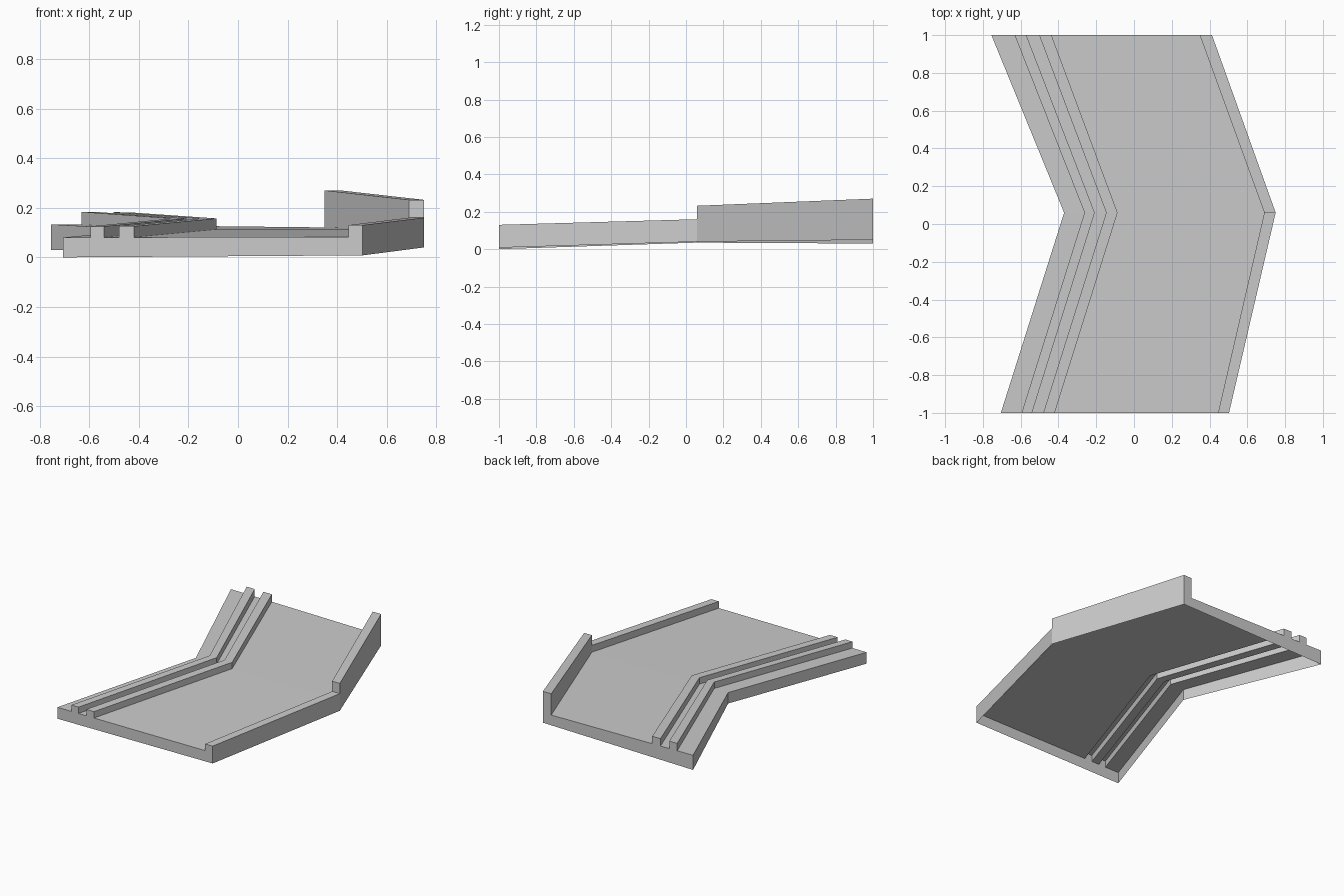
import bpy
import bmesh

cube = bpy.data.objects.get("Cube")
if cube:
    bpy.data.objects.remove(cube, do_unlink=True)

GREY = (0.6, 0.6, 0.6, 1.0)
mat = bpy.data.materials.new("plain grey")
mat.use_nodes = True
mat.diffuse_color = GREY
mat.node_tree.nodes["Principled BSDF"].inputs["Base Color"].default_value = GREY


def station(y, xs, bottom, floor, rail, wall):
    """Cross-section at y: outer edge, two rails, deck and side wall.
    bottom and floor are (left, right) heights; rail is height above the floor."""
    def deck(x):
        t = (x - xs[0]) / (xs[-1] - xs[0])
        return floor[0] + t * (floor[1] - floor[0])

    pts = [(xs[0], bottom[0]), (xs[0], deck(xs[0]))]
    for a, b in (xs[1:3], xs[3:5]):
        pts += [(a, deck(a)), (a, deck(a) + rail), (b, deck(b) + rail), (b, deck(b))]
    pts += [(xs[5], deck(xs[5])), (xs[5], wall), (xs[6], wall), (xs[6], bottom[1])]
    return [(x, y, z) for x, z in pts]


def section(name, near, far, cap_near=False, cap_far=False, step=None):
    """Open-bottomed shell between two cross-sections."""
    bm = bmesh.new()
    a = [bm.verts.new(p) for p in near]
    b = [bm.verts.new(p) for p in far]
    for i in range(len(a) - 1):
        bm.faces.new((a[i], a[i + 1], b[i + 1], b[i]))
    if cap_near:
        bm.faces.new(a[::-1])
    if cap_far:
        bm.faces.new(b)
    if step is not None:
        # End face where the tall wall rises above the low kerb
        (xl, y, top), (xr, _, _) = near[-3], near[-2]
        corners = ((xl, y, step), (xr, y, step), (xr, y, top), (xl, y, top))
        bm.faces.new([bm.verts.new(p) for p in corners])
    mesh = bpy.data.meshes.new(name)
    bm.to_mesh(mesh)
    bm.free()
    mesh.materials.append(mat)
    obj = bpy.data.objects.new(name, mesh)
    bpy.context.scene.collection.objects.link(obj)
    return obj


# Plan positions of the edges at the front, the bend and the back
front_x = (-0.705, -0.595, -0.54, -0.48, -0.42, 0.445, 0.503)
bend_x = (-0.37, -0.262, -0.208, -0.147, -0.087, 0.69, 0.75)
back_x = (-0.755, -0.632, -0.57, -0.502, -0.437, 0.348, 0.413)
BEND_Y, KERB = 0.06, 0.16

front = station(-1, front_x, (0.0, 0.008), (0.08, 0.083), 0.045, 0.13)
bend_low = station(BEND_Y, bend_x, (0.035, 0.04), (0.112, 0.112), 0.045, KERB)
bend_high = station(BEND_Y, bend_x, (0.035, 0.04), (0.112, 0.112), 0.045, 0.232)
back = station(1, back_x, (0.03, 0.05), (0.133, 0.12), 0.052, 0.27)

# Front half with the low kerb, back half with the tall wall
section("front_deck_with_kerb", front, bend_low, cap_near=True)
section("back_deck_with_wall", bend_high, back, cap_far=True, step=KERB)
